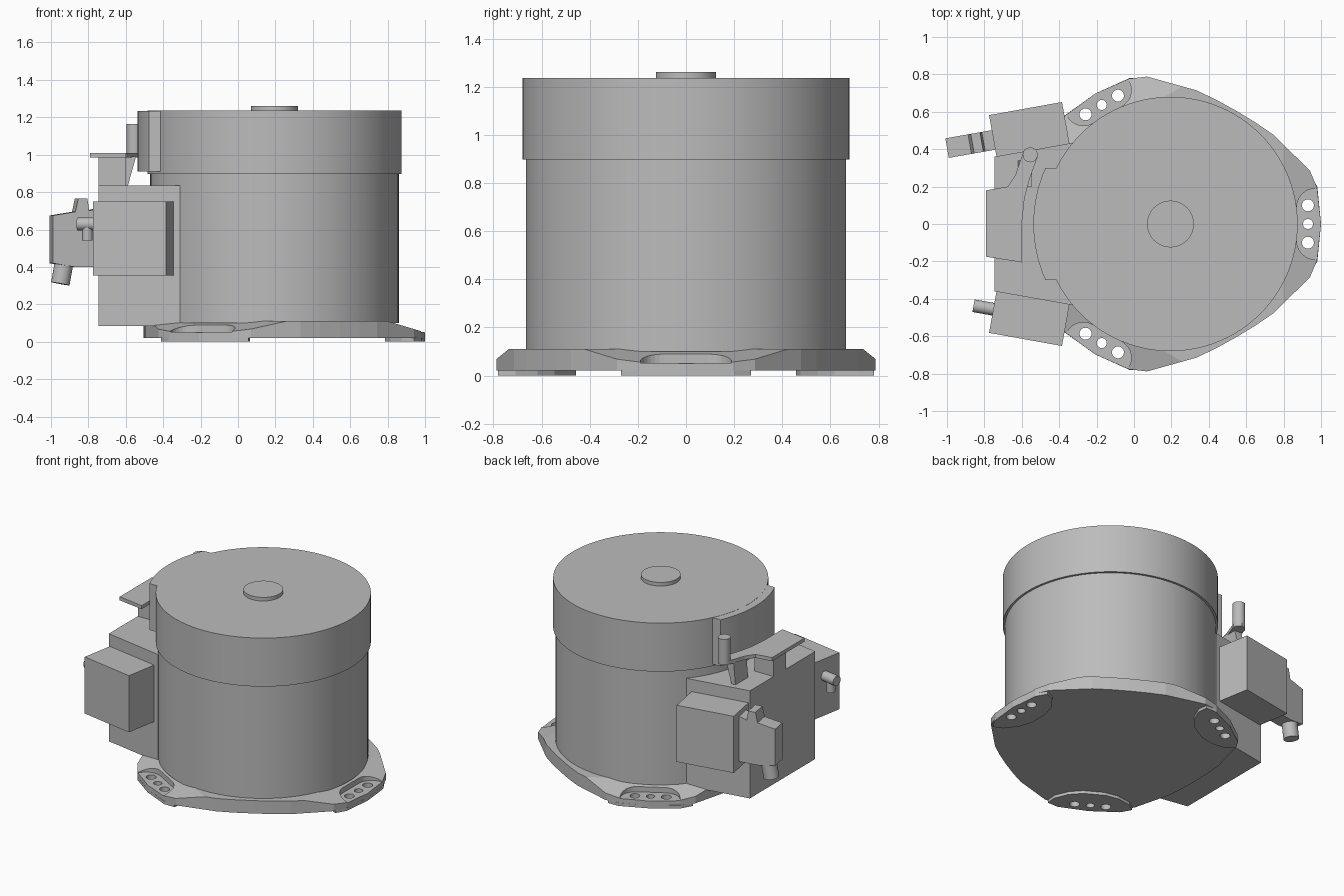
import bpy, bmesh, math
from math import sin, cos, radians, pi
from mathutils import Vector, Matrix

cube = bpy.data.objects.get("Cube")
if cube:
    bpy.data.objects.remove(cube, do_unlink=True)

grey = bpy.data.materials.new("machine grey")
grey.use_nodes = True
GREY = (0.5, 0.5, 0.5, 1)
grey.diffuse_color = GREY
grey.node_tree.nodes["Principled BSDF"].inputs["Base Color"].default_value = GREY

CX = 0.195                      # axis of the round body
TILT = radians(10)              # splay of the side boxes


def finish(name, bm, smooth=False):
    bmesh.ops.recalc_face_normals(bm, faces=bm.faces)
    mesh = bpy.data.meshes.new(name)
    bm.to_mesh(mesh)
    bm.free()
    mesh.materials.append(grey)
    ob = bpy.data.objects.new(name, mesh)
    bpy.context.collection.objects.link(ob)
    if smooth:
        bpy.ops.object.select_all(action='DESELECT')
        ob.select_set(True)
        bpy.context.view_layer.objects.active = ob
        bpy.ops.object.shade_smooth_by_angle(angle=radians(30))
    return ob


def add_prism(bm, pts, z0, z1, matrix=Matrix()):
    """Extrude a 2D outline from z0 to z1."""
    face = bm.faces.new([bm.verts.new(matrix @ Vector((x, y, z0))) for x, y in pts])
    ext = bmesh.ops.extrude_face_region(bm, geom=[face])["geom"]
    move = matrix.to_3x3() @ Vector((0, 0, z1 - z0))
    bmesh.ops.translate(bm, vec=move, verts=[g for g in ext if isinstance(g, bmesh.types.BMVert)])


def prism(name, pts, z0, z1, matrix=Matrix(), smooth=False):
    bm = bmesh.new()
    add_prism(bm, pts, z0, z1, matrix)
    return finish(name, bm, smooth)


def rod(name, a, b, r, seg=24):
    a, b = Vector(a), Vector(b)
    rot = (b - a).to_track_quat('Z', 'Y').to_matrix().to_4x4()
    return prism(name, circle(0, 0, r, seg), 0, (b - a).length, Matrix.Translation(a) @ rot, True)


def circle(x, y, r, seg=32):
    return [(x + r * cos(2 * pi * i / seg), y + r * sin(2 * pi * i / seg)) for i in range(seg)]


def arc(x, y, r, a0, a1, n):
    return [(x + r * cos(radians(a0 + (a1 - a0) * i / n)),
             y + r * sin(radians(a0 + (a1 - a0) * i / n))) for i in range(n + 1)]


def mirrored(half):
    """Mirror an open outline across its x axis."""
    return half + [(x, -y) for x, y in reversed(half) if abs(y) > 1e-6]


def cut(ob, cutter):
    mod = ob.modifiers.new("cut", 'BOOLEAN')
    mod.object, mod.solver, mod.operation = cutter, 'EXACT', 'DIFFERENCE'
    bpy.context.view_layer.update()
    dg = bpy.context.evaluated_depsgraph_get()
    mesh = bpy.data.meshes.new_from_object(ob.evaluated_get(dg))
    ob.modifiers.clear()
    ob.data = mesh


# Round body, lid and knob
for name, r, z0, z1, seg in (("body", 0.665, 0.1, 0.9, 96), ("lid", 0.68, 0.897, 1.235, 96),
                             ("lid_knob", 0.125, 1.23, 1.26, 48)):
    prism(name, circle(CX, 0, r, seg), z0, z1, smooth=True)

# Three-lobed base plate with sloped lobes
spokes = [Matrix.Translation((CX, 0, 0)) @ Matrix.Rotation(radians(a), 4, 'Z') for a in (0, 120, 240)]
lobe = ((-50, .708), (-41, .728), (-21, .798), (-14, .808), (0, .805),
        (14, .808), (21, .798), (41, .728), (50, .708), (60, .70))
outline = [(CX + r * cos(radians(a + k)), r * sin(radians(a + k))) for k in (0, 120, 240) for a, r in lobe]
bm = bmesh.new()
add_prism(bm, outline, 0.02, 0.11)
for m in spokes:
    res = bmesh.ops.bisect_plane(bm, geom=bm.verts[:] + bm.edges[:] + bm.faces[:],
                                 plane_co=m @ Vector((0.605, 0, 0.11)),
                                 plane_no=m.to_3x3() @ Vector((0.06, 0, 0.2)), clear_outer=True)
    edges = [g for g in res["geom_cut"] if isinstance(g, bmesh.types.BMEdge)]
    bmesh.ops.holes_fill(bm, edges=edges)
base = finish("base_plate", bm)

# Feet under the lobes
bm = bmesh.new()
foot = mirrored([(.805, 0), (.785, .2), (.745, .27), (.68, .24), (.62, .16), (.59, .07)])
for m in spokes:
    add_prism(bm, foot, 0, 0.021, m)
feet = finish("feet", bm)

# Bolt pockets and bolt holes
bm = bmesh.new()
pocket = mirrored([(.9, .19)] + arc(.775, .09, .1, 90, 180, 8))
for m in spokes:
    add_prism(bm, pocket, 0.052, 0.2, m)
pockets = finish("pocket_cutter", bm)
bm = bmesh.new()
for m in spokes:
    for y, r in ((-.1, .032), (0, .027), (.1, .032)):
        add_prism(bm, circle(.735, y, r, 24), -0.1, 0.3, m)
holes = finish("hole_cutter", bm)
cut(base, pockets)
cut(base, holes)
cut(feet, holes)
for cutter in (pockets, holes):
    bpy.data.objects.remove(cutter, do_unlink=True)

# Curved hinge pad on the lid side
pad = arc(CX, 0, .733, 156, 204, 16)
prism("lid_side_pad", [(-.38, .3)] + pad + [(-.38, -.3)], 0.91, 1.234, smooth=True)

# Control housing and its splayed side boxes
prism("control_housing", [(-.745, .36), (-.31, .437), (-.31, -.437), (-.745, -.36)], 0.085, 0.835)
for side, name in ((1, "back_side_box"), (-1, "front_side_box")):
    prism(name, [(x, y * side) for x, y in ((-.775, .582), (-.385, .652), (-.345, .43), (-.735, .36))],
          0.355, 0.75)

# Latch plate with curved arm, post, brace and pin
prism("latch_plate", [(-.79, .18), (-.79, -.175), (-.6, -.205), (-.6, 0), (-.585, .14), (-.555, .25),
                      (-.515, .36), (-.55, .41), (-.595, .375), (-.635, .26), (-.675, .2)], 0.985, 1.01)
prism("latch_post", [(-.745, -.04), (-.6, -.04), (-.6, .1), (-.745, .1)], 0.83, 0.99)
upright = Matrix.Rotation(radians(90), 4, 'X')
prism("latch_brace", [(-.605, .99), (-.545, .99), (-.59, .83), (-.62, .83)], -.34, -.2, upright)
rod("latch_pin", (-.555, .37, .985), (-.555, .37, 1.165), .04)

# Plug with cable stub on the back box
plug_frame = Matrix.Translation((-.765, .447, 0)) @ Matrix.Rotation(TILT, 4, 'Z') @ upright
prism("plug", [(.03, .4), (.03, .72), (-.04, .7), (-.05, .765), (-.1, .765), (-.115, .695),
               (-.238, .675), (-.238, .42), (-.12, .4)], -.053, .053, plug_frame)
rod("plug_cable", (-.925, .42, .45), (-.95, .415, .31), .05)

# Tee fitting on the front box
rod("fitting_arm", (-.74, -.458, .63), (-.858, -.437, .63), .034)
rod("fitting_stem", (-.805, -.447, .645), (-.805, -.447, .54), .028)
